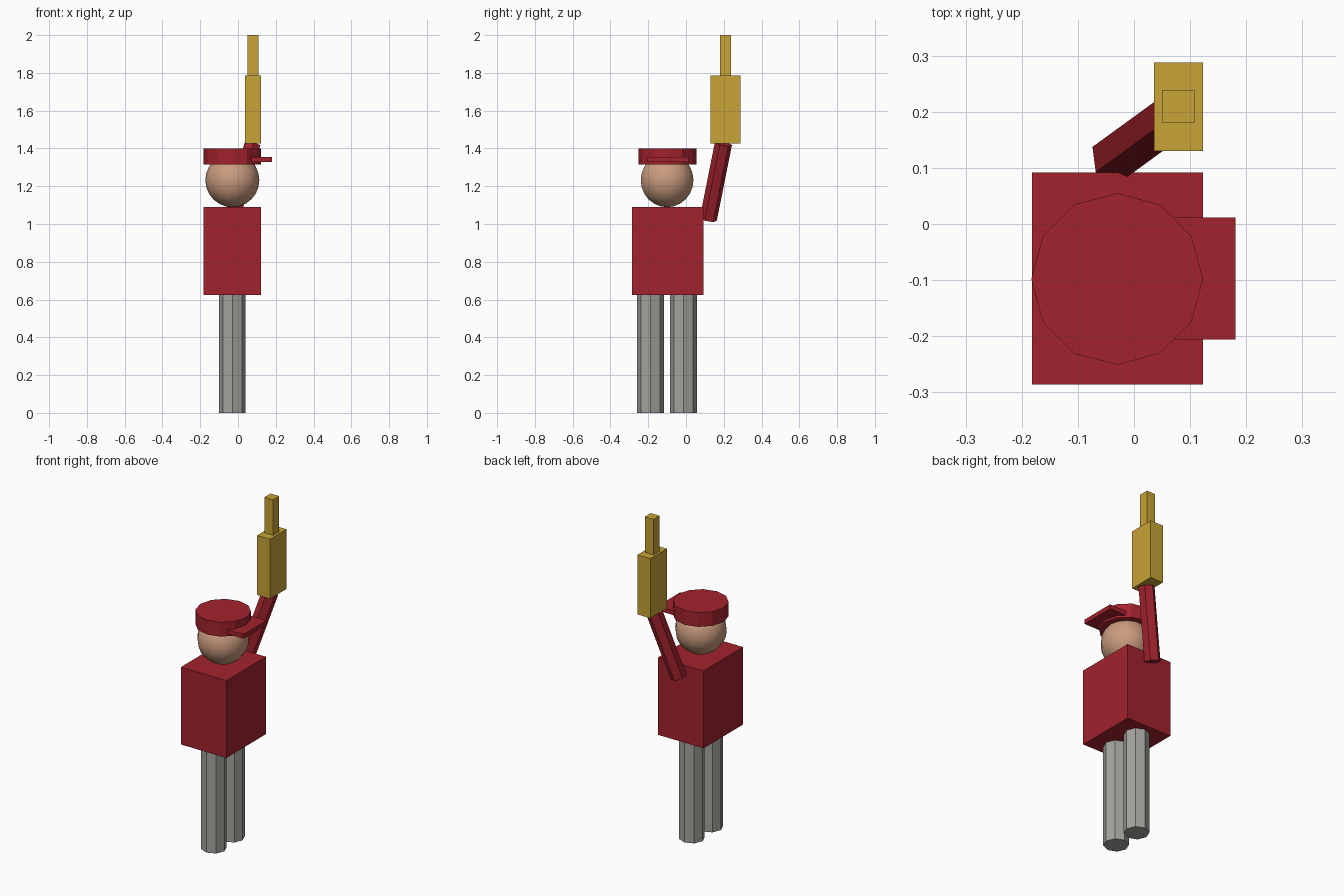
import bpy, bmesh, math
from mathutils import Vector, Matrix

if "Cube" in bpy.data.objects:
    bpy.data.objects.remove(bpy.data.objects["Cube"])


def material(name, r, g, b):
    m = bpy.data.materials.new(name)
    lin = [((c / 255 + 0.055) / 1.055) ** 2.4 for c in (r, g, b)]
    m.diffuse_color = (*lin, 1)
    m.use_nodes = True
    m.node_tree.nodes["Principled BSDF"].inputs["Base Color"].default_value = m.diffuse_color
    return m


RED = material("red", 162, 34, 45)
GREY = material("grey", 163, 162, 157)
GOLD = material("gold", 199, 163, 54)
SKIN = material("skin", 202, 156, 126)


def finish(name, bm, mat):
    bmesh.ops.recalc_face_normals(bm, faces=bm.faces)
    me = bpy.data.meshes.new(name)
    bm.to_mesh(me)
    bm.free()
    me.materials.append(mat)
    ob = bpy.data.objects.new(name, me)
    bpy.context.collection.objects.link(ob)
    return ob


def box(name, lo, hi, mat):
    bm = bmesh.new()
    bmesh.ops.create_cube(bm, size=1)
    for v in bm.verts:
        v.co = [lo[i] + (v.co[i] + 0.5) * (hi[i] - lo[i]) for i in range(3)]
    return finish(name, bm, mat)


def prism(name, start, end, radius, sides, mat):
    """Many-sided rod from start to end, with one corner turned upward."""
    start, end = Vector(start), Vector(end)
    rot = (end - start).to_track_quat('Z', 'Y')
    ring = [rot @ Vector((math.sin(a), math.cos(a), 0)) * radius
            for a in (math.tau * i / sides for i in range(sides))]
    bm = bmesh.new()
    low = [bm.verts.new(start + p) for p in ring]
    top = [bm.verts.new(end + p) for p in ring]
    bm.faces.new(low[::-1])
    bm.faces.new(top)
    for i in range(sides):
        j = (i + 1) % sides
        bm.faces.new((low[i], low[j], top[j], top[i]))
    return finish(name, bm, mat)


# Legs
for name, y in (("right_leg", -0.188), ("left_leg", -0.014)):
    prism(name, (-0.03, y, 0), (-0.03, y, 0.625), 0.071, 8, GREY)

# Torso
box("torso", (-0.182, -0.286, 0.623), (0.123, 0.092, 1.09), RED)

# Head
bm = bmesh.new()
turn = Matrix.Translation((-0.03, -0.1, 1.232)) @ Matrix.Rotation(math.pi / 2, 4, 'Z')
bmesh.ops.create_uvsphere(bm, u_segments=14, v_segments=12, radius=0.143, matrix=turn)
head = finish("head", bm, SKIN)
for p in head.data.polygons:
    p.use_smooth = True

# Cap and its peak
prism("cap", (-0.03, -0.098, 1.314), (-0.03, -0.098, 1.4), 0.153, 12, RED)
box("cap_peak", (0.0, -0.206, 1.328), (0.181, 0.012, 1.355), RED)

# Raised arm
prism("raised_arm", (-0.033, 0.118, 1.025), (0.077, 0.198, 1.425), 0.046, 6, RED)

# Held block with a narrow tip
box("held_block", (0.036, 0.13, 1.425), (0.123, 0.288, 1.785), GOLD)
box("block_tip", (0.05, 0.181, 1.785), (0.108, 0.239, 2.0), GOLD)
